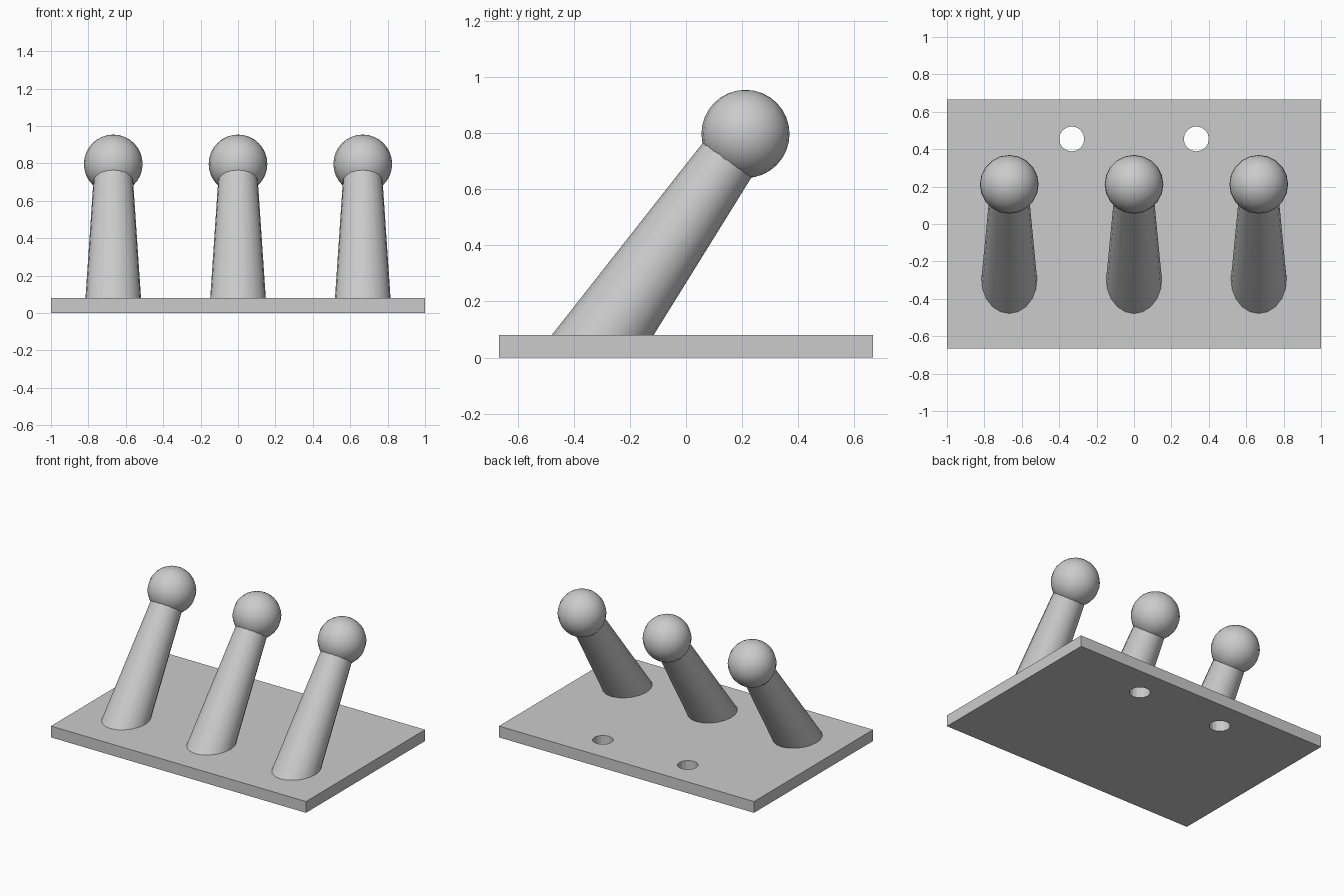
import bpy, bmesh, math
from mathutils import Vector

if "Cube" in bpy.data.objects:
    bpy.data.objects.remove(bpy.data.objects["Cube"])

grey = bpy.data.materials.new("light grey")
grey.diffuse_color = (0.6, 0.6, 0.6, 1)
grey.use_nodes = True
grey.node_tree.nodes["Principled BSDF"].inputs["Base Color"].default_value = grey.diffuse_color

PLATE_TOP = 0.08
TILT = math.radians(35)                      # pegs lean back from vertical
AXIS = Vector((0, math.sin(TILT), math.cos(TILT)))


def finish(name, smooth=True):
    ob = bpy.context.object
    ob.name = name
    ob.data.materials.append(grey)
    if smooth:
        bpy.ops.object.shade_smooth_by_angle(angle=math.radians(35))
    return ob


# Mounting plate
bpy.ops.mesh.primitive_cube_add(size=1, location=(0, 0, PLATE_TOP / 2))
plate = bpy.context.object
plate.scale = (2, 1.333, PLATE_TOP)
bpy.ops.object.transform_apply(location=True, rotation=False, scale=True)
finish("plate", smooth=False)

# Screw holes through the plate
for x in (-0.333, 0.333):
    bpy.ops.mesh.primitive_cylinder_add(vertices=16, radius=0.067, depth=0.4,
                                        location=(x, 0.455, 0.04))
    cutter = finish("screw_hole_cutter", smooth=False)
    cutter.hide_render = True
    cutter.hide_set(True)
    cut = plate.modifiers.new("screw_hole", 'BOOLEAN')
    cut.operation = 'DIFFERENCE'
    cut.solver = 'EXACT'
    cut.object = cutter

for x in (-0.667, 0, 0.667):
    knob_centre = Vector((x, 0.212, 0.797))

    # Leaning tapered peg, trimmed level with the plate
    length = 1.1
    bpy.ops.mesh.primitive_cone_add(vertices=20, radius1=0.161, radius2=0.1,
                                    depth=length, rotation=(-TILT, 0, 0),
                                    location=knob_centre - AXIS * length / 2)
    bpy.ops.object.transform_apply(location=True, rotation=True, scale=True)
    peg = bpy.context.object
    bm = bmesh.new()
    bm.from_mesh(peg.data)
    bmesh.ops.bisect_plane(bm, geom=bm.verts[:] + bm.edges[:] + bm.faces[:],
                           plane_co=(0, 0, PLATE_TOP - 0.002),
                           plane_no=(0, 0, 1), clear_inner=True)
    bm.to_mesh(peg.data)
    bm.free()
    finish("peg")

    # Ball knob on the tip
    bpy.ops.mesh.primitive_uv_sphere_add(segments=20, ring_count=16, radius=0.157,
                                         location=knob_centre)
    finish("knob")
